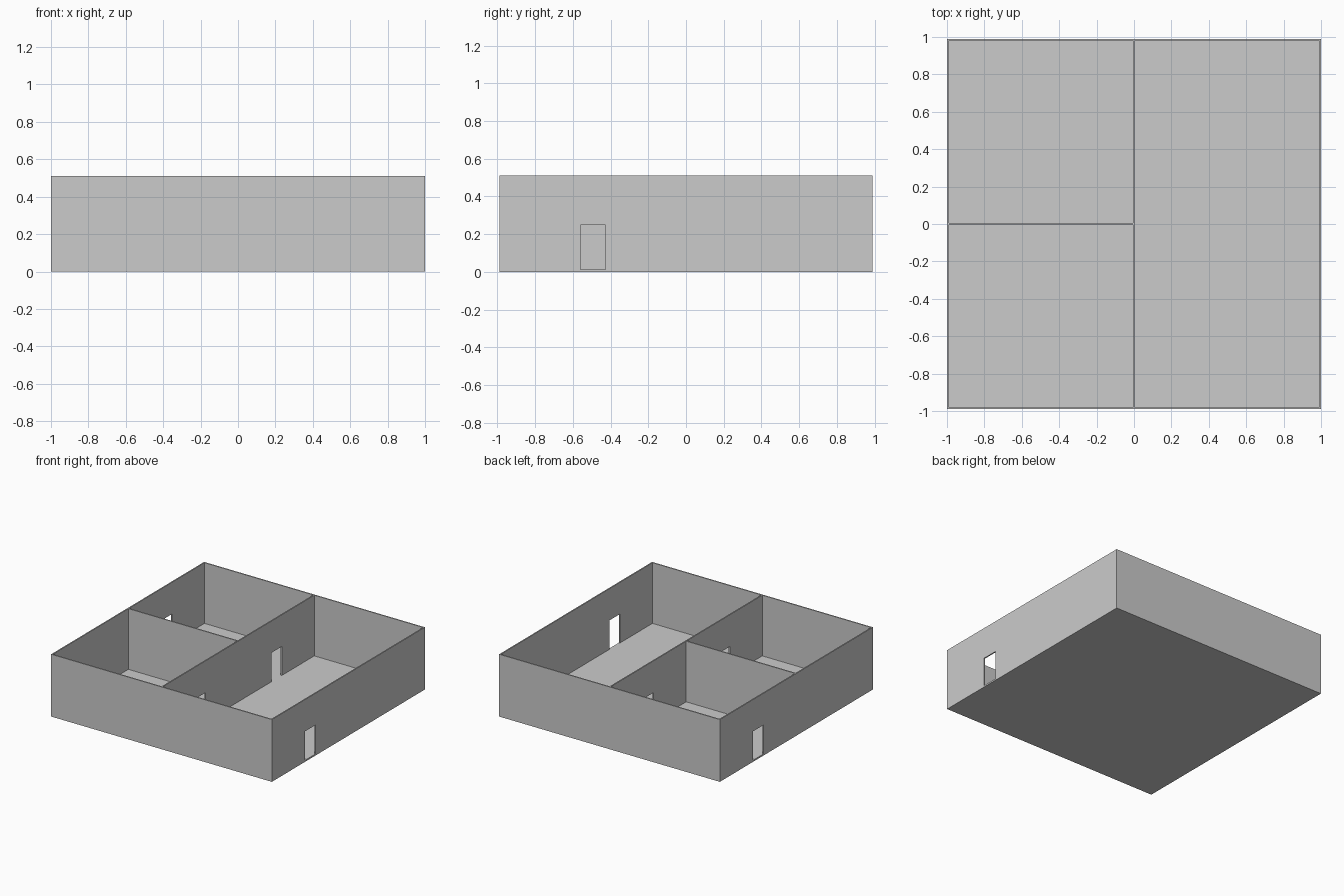
import bpy

if "Cube" in bpy.data.objects:
    bpy.data.objects.remove(bpy.data.objects["Cube"])

HX, HY, H = 1.0, 0.99, 0.51      # half extents and wall height
T = 0.01                         # wall thickness
FLOOR = 0.013                    # floor thickness
DOOR_Y, DOOR_W, DOOR_TOP = 0.493, 0.132, 0.25


def box(name, lo, hi):
    bpy.ops.mesh.primitive_cube_add(size=1, location=[(a + b) / 2 for a, b in zip(lo, hi)])
    ob = bpy.context.object
    ob.name = name
    ob.scale = [b - a for a, b in zip(lo, hi)]
    bpy.ops.object.transform_apply(location=False, rotation=False, scale=True)
    return ob


def cut_door(wall, y):
    x = wall.location.x
    cutter = box(wall.name + "_door_cutter",
                 (x - 0.05, y - DOOR_W / 2, FLOOR), (x + 0.05, y + DOOR_W / 2, DOOR_TOP))
    mod = wall.modifiers.new("doorway", 'BOOLEAN')
    mod.operation = 'DIFFERENCE'
    mod.solver = 'EXACT'
    mod.object = cutter
    bpy.context.view_layer.objects.active = wall
    bpy.ops.object.modifier_apply(modifier=mod.name)
    bpy.data.objects.remove(cutter)


# floor slab inside the walls
box("floor", (-HX + T, -HY + T, 0), (HX - T, HY - T, FLOOR))

# solid front and back walls
for name, y in (("front_wall", -HY), ("back_wall", HY - T)):
    box(name, (-HX, y, 0), (HX, y + T, H))

# walls running front to back, with their doorways
for name, x, doors in (("left_wall", -HX, [DOOR_Y]),
                       ("middle_wall", -T / 2, [-DOOR_Y, DOOR_Y]),
                       ("right_wall", HX - T, [-DOOR_Y])):
    base = FLOOR if name == "middle_wall" else 0
    wall = box(name, (x, -HY + T, base), (x + T, HY - T, H))
    for y in doors:
        cut_door(wall, y)

# partition splitting the left half into two rooms
box("partition_wall", (-HX + T, -T / 2, FLOOR), (-T / 2, T / 2, H))
